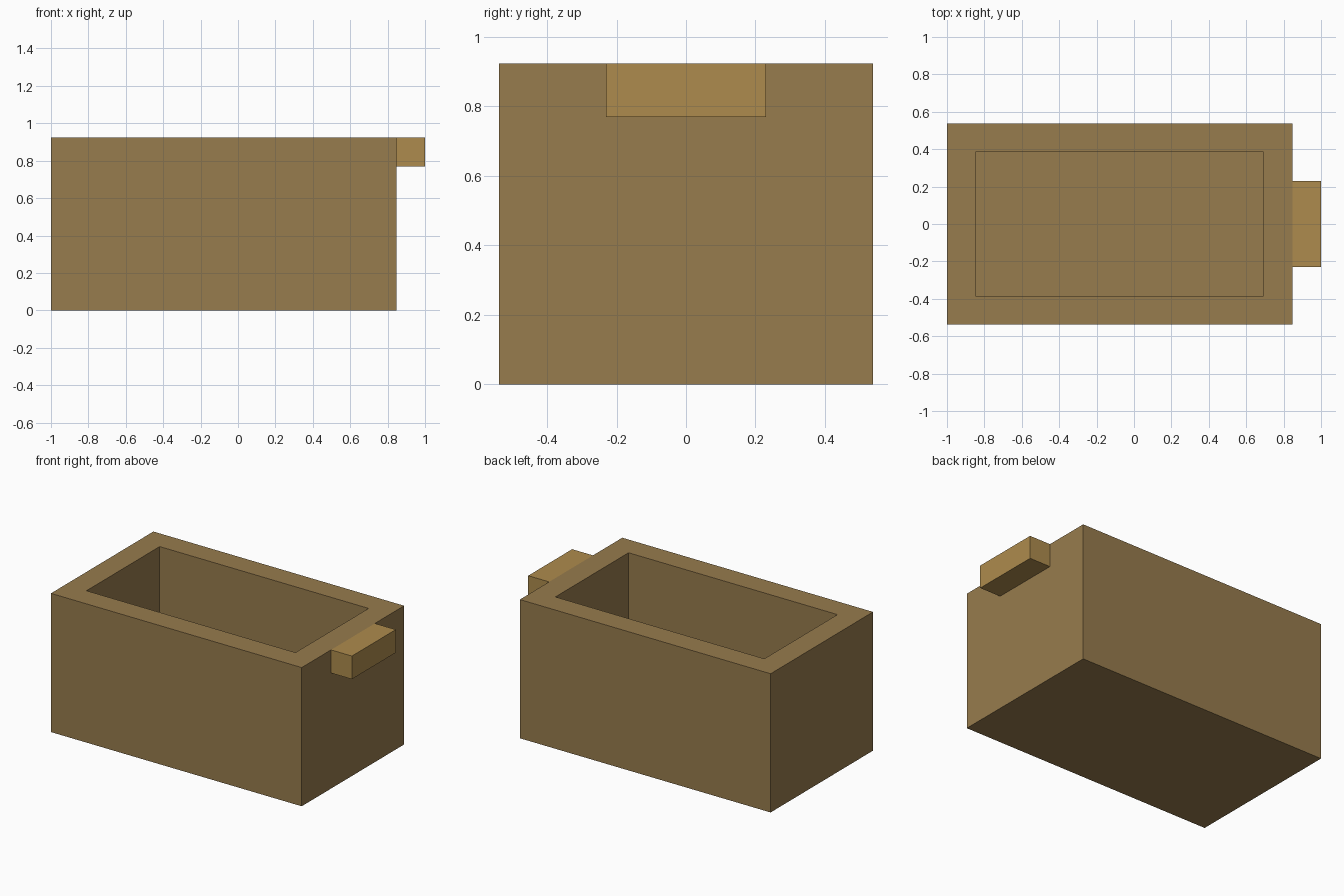
import bpy, bmesh
from mathutils import Vector

if "Cube" in bpy.data.objects:
    bpy.data.objects.remove(bpy.data.objects["Cube"])

U = 2 / 13  # module: wall thickness


def material(name, rgb):
    m = bpy.data.materials.new(name)
    m.diffuse_color = (*rgb, 1)
    m.use_nodes = True
    m.node_tree.nodes["Principled BSDF"].inputs["Base Color"].default_value = m.diffuse_color
    return m


def block(name, lo, hi, mat):
    lo, hi = Vector(lo), Vector(hi)
    bm = bmesh.new()
    bmesh.ops.create_cube(bm, size=1)
    for v in bm.verts:
        v.co = (lo + hi) / 2 + v.co * (hi - lo)
    mesh = bpy.data.meshes.new(name)
    bm.to_mesh(mesh)
    bm.free()
    mesh.materials.append(mat)
    ob = bpy.data.objects.new(name, mesh)
    bpy.context.collection.objects.link(ob)
    return ob


wood = material("wood", (0.31, 0.2, 0.075))
light_wood = material("light_wood", (0.42, 0.26, 0.075))

# Open box: inset the top face, then push it down to the floor
box = block("open_box", (-1, -3.5 * U, 0), (-1 + 12 * U, 3.5 * U, 6 * U), wood)
bm = bmesh.new()
bm.from_mesh(box.data)
top = max(bm.faces, key=lambda f: f.calc_center_median().z)
bmesh.ops.inset_region(bm, faces=[top], thickness=U, use_even_offset=True)
inner = bmesh.ops.extrude_discrete_faces(bm, faces=[top])["faces"][0]
bmesh.ops.translate(bm, verts=inner.verts, vec=(0, 0, -5 * U))
bmesh.ops.recalc_face_normals(bm, faces=bm.faces)
bm.to_mesh(box.data)
bm.free()

# Handle tab on the right end, flush with the rim
block("handle_tab", (1 - U, -1.5 * U, 5 * U), (1, 1.5 * U, 6 * U), light_wood)
